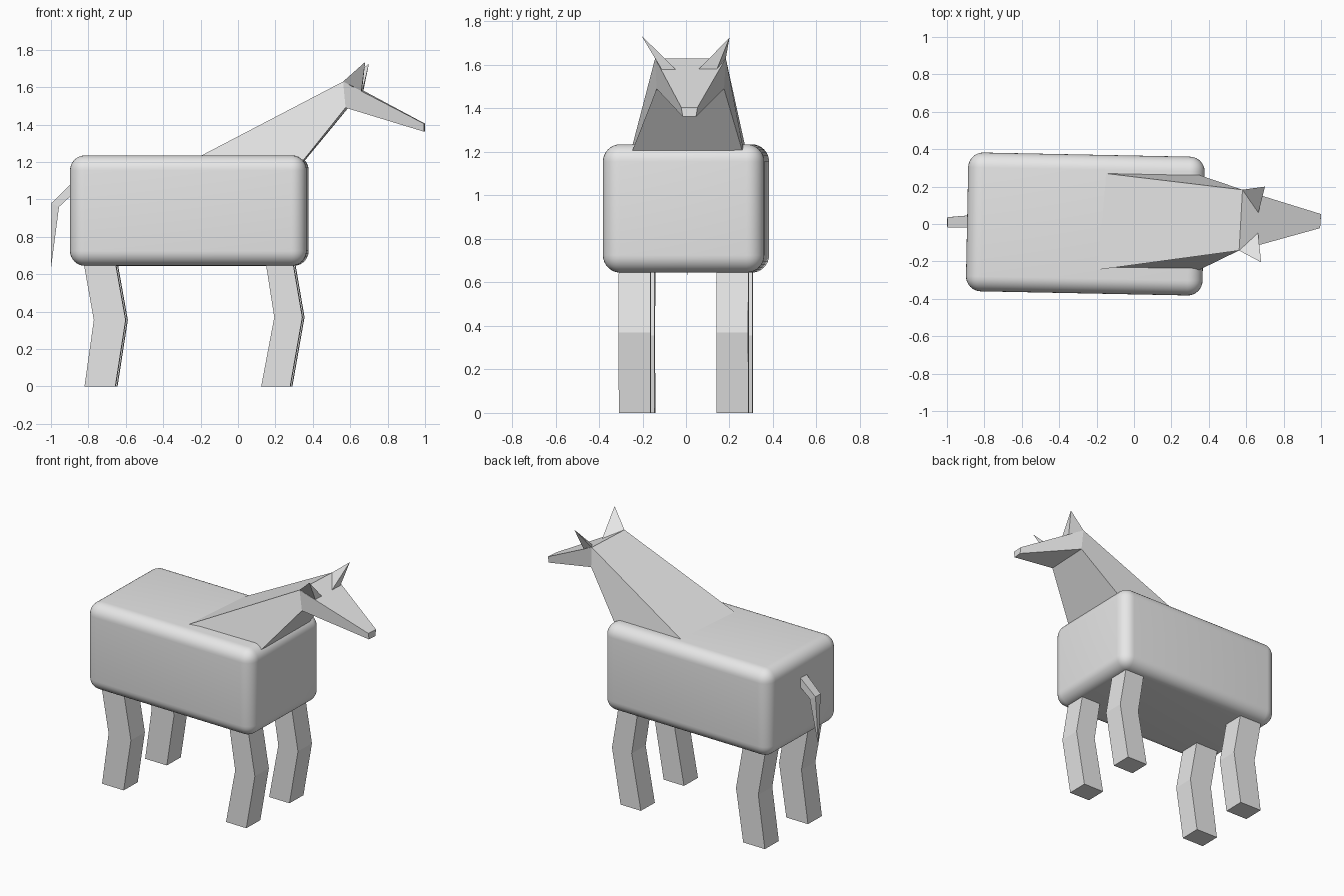
import bpy
import bmesh
from math import cos, sin
from mathutils import Vector, Matrix

if "Cube" in bpy.data.objects:
    bpy.data.objects.remove(bpy.data.objects["Cube"], do_unlink=True)

GREY = (0.8, 0.8, 0.8, 1)
grey = bpy.data.materials.new("light_grey")
grey.use_nodes = True
grey.diffuse_color = GREY
grey.node_tree.nodes["Principled BSDF"].inputs["Base Color"].default_value = GREY

# The trunk and legs are turned slightly about the trunk's centre
MID_X = -0.26
TURN = Matrix.Translation((MID_X, 0, 0)) @ Matrix.Rotation(-0.02, 4, "Z") \
    @ Matrix.Translation((-MID_X, 0, 0))


def finish(bm, name, matrix=None):
    if matrix:
        bm.transform(matrix)
    bmesh.ops.recalc_face_normals(bm, faces=bm.faces)
    mesh = bpy.data.meshes.new(name)
    bm.to_mesh(mesh)
    bm.free()
    mesh.materials.append(grey)
    obj = bpy.data.objects.new(name, mesh)
    bpy.context.collection.objects.link(obj)
    return obj


def loft(name, rings, tip=None, matrix=None):
    """Join rings of corners with flat sides; end in a cap or a point."""
    bm = bmesh.new()
    loops = [[bm.verts.new(p) for p in ring] for ring in rings]
    n = len(loops[0])
    bm.faces.new(loops[0])
    for a, b in zip(loops, loops[1:]):
        for i in range(n):
            j = (i + 1) % n
            bm.faces.new((a[i], a[j], b[j], b[i]))
    if tip:
        end = bm.verts.new(tip)
        for i in range(n):
            bm.faces.new((loops[-1][i], loops[-1][(i + 1) % n], end))
    else:
        bm.faces.new(loops[-1])
    return finish(bm, name, matrix)


# Trunk: rounded box
bm = bmesh.new()
bmesh.ops.create_cube(bm, size=1)
bm.transform(Matrix.Translation((MID_X, 0, 0.94)) @ Matrix.Diagonal((1.265, 0.742, 0.59, 1)))
bmesh.ops.bevel(bm, geom=bm.edges[:], offset=0.08, segments=8, profile=0.5, affect="EDGES")
trunk = finish(bm, "trunk", TURN)
bpy.context.view_layer.objects.active = trunk
trunk.select_set(True)
bpy.ops.object.shade_smooth_by_angle()
trunk.select_set(False)

# Legs: square columns bent at the knee, as (back x, front x, height)
LEGS = {
    "front": [(0.13, 0.285, 0), (0.2, 0.35, 0.37), (0.145, 0.29, 0.72)],
    "rear": [(-0.815, -0.65, 0), (-0.765, -0.595, 0.355), (-0.83, -0.66, 0.72)],
}
for end, sections in LEGS.items():
    for side, s in (("left", 1), ("right", -1)):
        rings = [[(a, s * 0.152, z), (b, s * 0.152, z), (b, s * 0.298, z), (a, s * 0.298, z)]
                 for a, b, z in sections]
        loft(f"{end}_{side}_leg", rings, matrix=TURN)

# Neck: wedge running from the back to the head, its root sunk in the trunk
crown = [Vector((0.58, 0.183, 1.63)), Vector((0.562, -0.142, 1.63))]
jaw = [Vector((0.575, -0.135, 1.49)), Vector((0.59, 0.175, 1.49))]
root = [Vector((-0.15, 0.27, 1.235)), Vector((-0.195, -0.245, 1.235)),
        Vector((0.37, -0.235, 1.235)), Vector((0.38, 0.25, 1.235))]
top = crown + jaw
sunk = [t + (r - t) * (t.z - 1.14) / (t.z - r.z) for t, r in zip(top, root)]
loft("neck", [sunk, top])

# Head: tapers to a small square muzzle
muzzle = [(1, 0.053, 1.405), (0.995, -0.022, 1.405), (0.995, -0.015, 1.362), (1, 0.046, 1.362)]
loft("head", [top, muzzle])

# Ears: three-sided spikes
loft("left_ear", [[crown[0], (0.665, 0.058, 1.58), (0.67, 0.142, 1.58)]], tip=(0.7, 0.2, 1.725))
loft("right_ear", [[crown[1], (0.663, -0.048, 1.58), (0.66, -0.112, 1.58)]],
     tip=(0.68, -0.205, 1.735))

# Tail: bent strip narrowing to a point
tail_root = [(-0.86, 0.048, 1.115), (-0.86, -0.02, 1.115), (-0.86, -0.02, 1.05), (-0.86, 0.048, 1.05)]
tail_bend = [(-0.998, 0.036, 0.98), (-0.998, -0.02, 0.98), (-0.957, -0.02, 0.96), (-0.957, 0.04, 0.96)]
loft("tail", [tail_root, tail_bend], tip=(-1, 0.006, 0.63))
